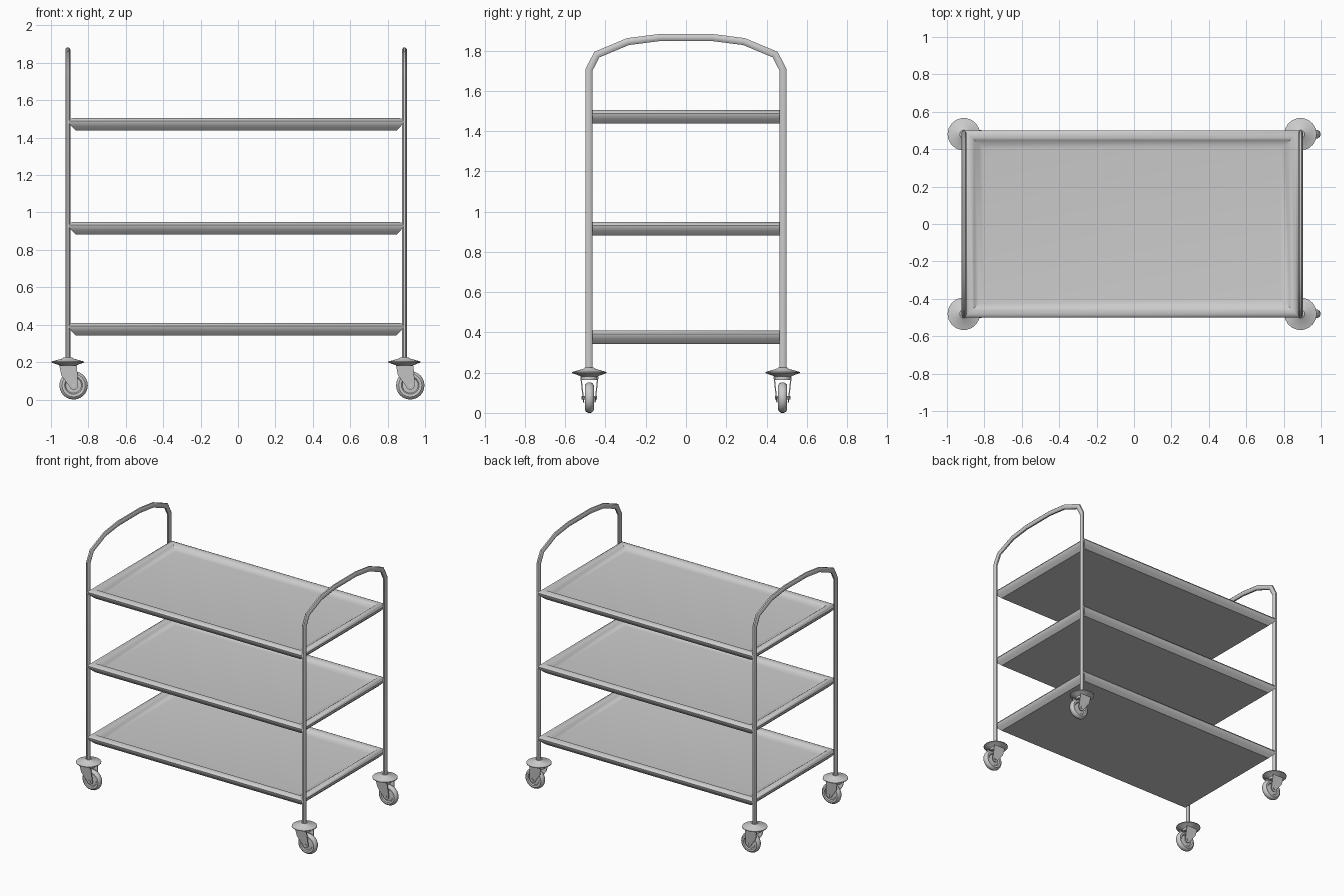
import bpy, math
from mathutils import Vector

if "Cube" in bpy.data.objects:
    bpy.data.objects.remove(bpy.data.objects["Cube"])

POST_X = (-0.91, 0.89)
POST_Y = 0.48


def make(name, verts, faces, smooth=35):
    me = bpy.data.meshes.new(name)
    me.from_pydata([tuple(v) for v in verts], [], faces)
    ob = bpy.data.objects.new(name, me)
    bpy.context.collection.objects.link(ob)
    bpy.ops.object.select_all(action='DESELECT')
    ob.select_set(True)
    bpy.context.view_layer.objects.active = ob
    bpy.ops.object.mode_set(mode='EDIT')
    bpy.ops.mesh.select_all(action='SELECT')
    bpy.ops.mesh.normals_make_consistent(inside=False)
    bpy.ops.object.mode_set(mode='OBJECT')
    bpy.ops.object.shade_smooth_by_angle(angle=math.radians(smooth))
    return ob


def loft(name, rings, smooth=35):
    """Skin equal-length rings and cap both ends."""
    n = len(rings[0])
    verts = [v for r in rings for v in r]
    faces = [(k * n + i, k * n + (i + 1) % n, (k + 1) * n + (i + 1) % n, (k + 1) * n + i)
             for k in range(len(rings) - 1) for i in range(n)]
    last = (len(rings) - 1) * n
    faces += [tuple(range(n))[::-1], tuple(range(last, last + n))]
    return make(name, verts, faces, smooth)


def lathe(name, profile, centre, axis='Z', sides=20, smooth=35):
    """Revolve (radius, height) pairs about an axis through centre."""
    rings = []
    for r, h in profile:
        ring = []
        for i in range(sides):
            a = 2 * math.pi * i / sides
            c, s = r * math.cos(a), r * math.sin(a)
            ring.append(Vector(centre) + Vector((c, s, h) if axis == 'Z' else (c, h, s)))
        rings.append(ring)
    return loft(name, rings, smooth)


# Bent tube frame at each end: two posts joined by an arched handle
half = [(0.482, 0.21), (0.482, 1.705), (0.443, 1.78), (0.288, 1.845), (0.13, 1.865)]
path = [Vector(p) for p in half] + [Vector((-y, z)) for y, z in reversed(half)]


def tube_frame(name, x):
    rings = []
    for i, p in enumerate(path):
        d0 = (p - path[max(i - 1, 0)]).normalized()
        d1 = (path[min(i + 1, len(path) - 1)] - p).normalized()
        t = (d0 + d1).normalized()
        nrm = Vector((-t.y, t.x))
        miter = 1 / max(t.dot(d1), t.dot(d0))
        ring = []
        for k in range(8):
            a = 2 * math.pi * (k + 0.5) / 8
            q = p + nrm * (0.019 * miter * math.cos(a))
            ring.append((x + 0.0145 * math.sin(a), q.x, q.y))
        rings.append(ring)
    loft(name, rings, 50)


for side, x in zip(("left", "right"), POST_X):
    tube_frame(side + "_tube_frame", x)

# Shelf trays: sloped underside edge, rolled rim, shallow recessed floor
tray = [(0.037, 0.0), (0.015, 0.022), (0.002, 0.04), (0.0, 0.05), (0.008, 0.062),
        (0.022, 0.067), (0.038, 0.067), (0.052, 0.058), (0.075, 0.042), (0.1, 0.039)]


def shelf(name, z0):
    rings = []
    for inset, z in tray:
        x0, x1, y = -0.905 + inset, 0.885 - inset, 0.5 - inset
        rings.append([(x0, -y, z0 + z), (x1, -y, z0 + z), (x1, y, z0 + z), (x0, y, z0 + z)])
    loft(name, rings, 40)


for name, z in (("bottom_shelf", 0.343), ("middle_shelf", 0.882), ("top_shelf", 1.438)):
    shelf(name, z)


# Casters: bumper disc, swivel fork, wheel and axle, trailing toward +x
def caster(tag, x, y):
    lathe(tag + "_bumper", [(0.022, 0.226), (0.03, 0.219), (0.087, 0.203), (0.087, 0.198),
                            (0.045, 0.183), (0.04, 0.178)], (x, y, 0), sides=18)
    lathe(tag + "_swivel", [(0.042, 0.182), (0.042, 0.163)], (x, y, 0), sides=16)
    ax, az = x + 0.031, 0.076
    # fork plate outline: wide at the top, rounded around the axle
    outline = [(x - 0.045, 0.182), (x - 0.035, 0.13)]
    for k in range(6):
        a = math.radians(190 + k * 34)
        outline.append((ax + 0.024 * math.cos(a), az + 0.024 * math.sin(a)))
    outline += [(x + 0.052, 0.13), (x + 0.048, 0.182)]
    for s, label in ((-1, "front"), (1, "back")):
        rings = [[(px, y + s * (0.025 + t + 0.11 * (pz - 0.05)), pz) for px, pz in outline]
                 for t in (0, 0.006)]
        loft(f"{tag}_fork_{label}", rings)
    half_tire = [(0.014, 0.018), (0.042, 0.014), (0.048, 0.021), (0.062, 0.022),
                 (0.071, 0.016), (0.076, 0.006)]
    profile = half_tire + [(r, -h) for r, h in reversed(half_tire)]
    lathe(tag + "_wheel", profile, (ax, y, az), 'Y', 24)
    lathe(tag + "_axle", [(0.009, -0.038), (0.009, 0.038)], (ax, y, az), 'Y', 8)


for side, x in zip(("left", "right"), POST_X):
    for end, y in (("front", -POST_Y), ("back", POST_Y)):
        caster(f"{end}_{side}_caster", x, y)
